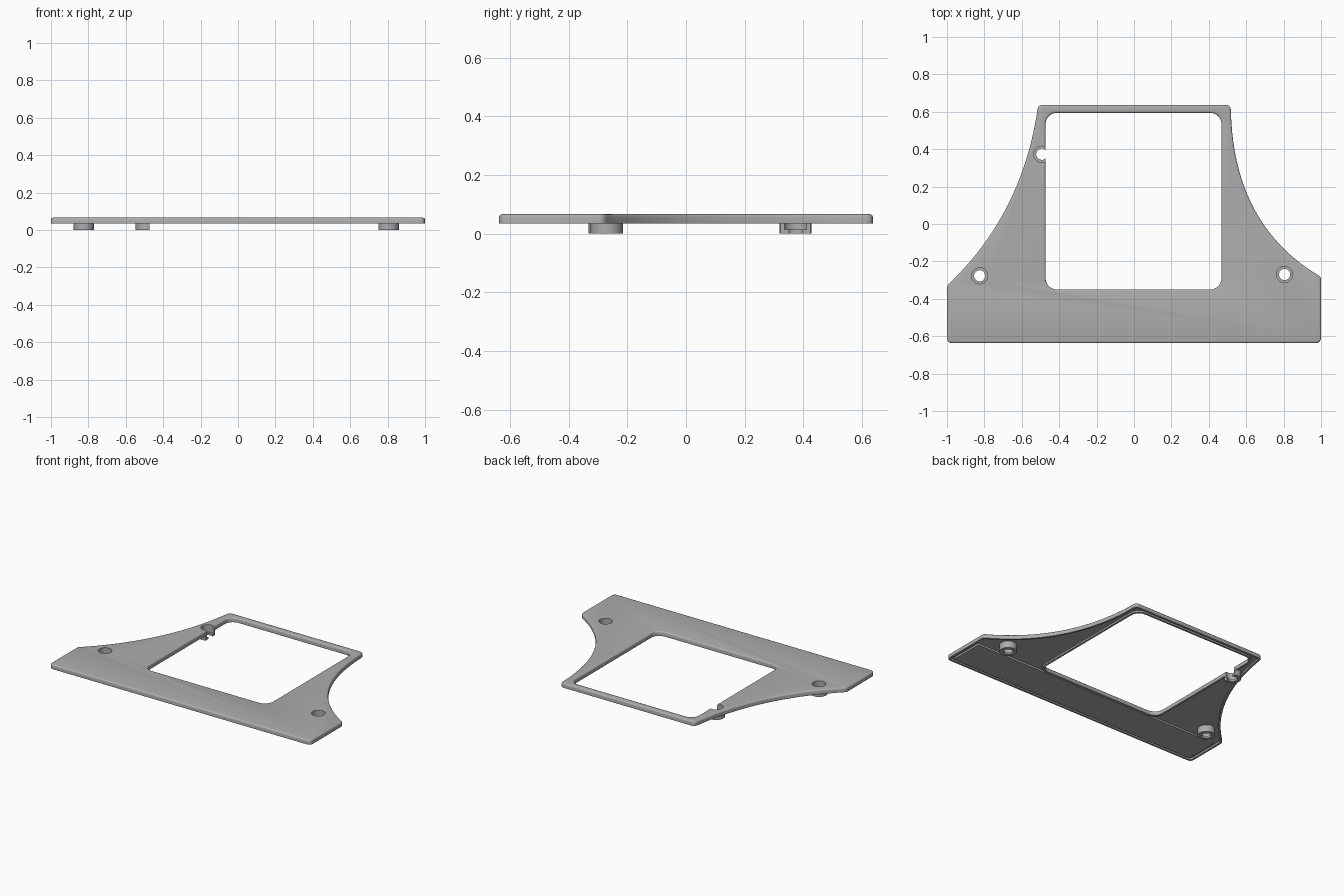
import bpy
import bmesh
from math import cos, sin, pi, radians
from mathutils import Vector

if "Cube" in bpy.data.objects:
    bpy.data.objects.remove(bpy.data.objects["Cube"])

grey = bpy.data.materials.new("mid grey")
grey.use_nodes = True
grey.diffuse_color = (0.42, 0.42, 0.42, 1)
grey.node_tree.nodes["Principled BSDF"].inputs["Base Color"].default_value = (0.42, 0.42, 0.42, 1)

BOTTOM, TOP, HALF_Y = 0.035, 0.066, 0.637


def bend(a, c, b, n=6):
    """Points of a curve from a to b, pulled toward c."""
    a, b, c = Vector(a), Vector(b), Vector(c)
    return [a * (1 - t) ** 2 + c * 2 * t * (1 - t) + b * t * t
            for t in (i / n for i in range(n + 1))]


def circle(centre, r, n=32):
    return [Vector((centre[0] + r * cos(2 * pi * i / n), centre[1] + r * sin(2 * pi * i / n)))
            for i in range(n)]


def rounded_box(x0, x1, y0, y1, r, n=6):
    corners = [(x1, y1, 0), (x0, y1, 1), (x0, y0, 2), (x1, y0, 3)]
    pts = []
    for x, y, q in corners:
        cx = x - r if x == x1 else x + r
        cy = y - r if y == y1 else y + r
        for i in range(n + 1):
            a = pi / 2 * (q + i / n)
            pts.append(Vector((cx + r * cos(a), cy + r * sin(a))))
    return pts


def inset(pts, d):
    """Shrink an anticlockwise outline by d."""
    out = []
    for i, p in enumerate(pts):
        u = (p - pts[i - 1]).normalized()
        v = (pts[(i + 1) % len(pts)] - p).normalized()
        side = (Vector((-u.y, u.x)) + Vector((-v.y, v.x))) / (1 + u.dot(v))
        out.append(p + side * d)
    return out


def prism(name, pts, z0, z1):
    bm = bmesh.new()
    face = bm.faces.new([bm.verts.new((p.x, p.y, z0)) for p in pts])
    up = bmesh.ops.extrude_face_region(bm, geom=[face])["geom"]
    bmesh.ops.translate(bm, vec=(0, 0, z1 - z0),
                        verts=[v for v in up if isinstance(v, bmesh.types.BMVert)])
    bmesh.ops.recalc_face_normals(bm, faces=bm.faces)
    mesh = bpy.data.meshes.new(name)
    bm.to_mesh(mesh)
    bm.free()
    mesh.materials.append(grey)
    ob = bpy.data.objects.new(name, mesh)
    bpy.context.collection.objects.link(ob)
    return ob


def combine(ob, tool, operation="DIFFERENCE"):
    mod = ob.modifiers.new("combine", "BOOLEAN")
    mod.object, mod.operation, mod.solver = tool, operation, "EXACT"
    bpy.context.view_layer.objects.active = ob
    bpy.ops.object.modifier_apply(modifier=mod.name)
    bpy.data.objects.remove(tool)


# Plate outline, anticlockwise from the front right corner
outline = (bend((-1, -0.605), (-1, -HALF_Y), (-0.97, -HALF_Y))
           + bend((0.97, -HALF_Y), (1, -HALF_Y), (1, -0.605))
           + bend((1, -0.30), (1, -0.28), (0.98, -0.27), 4)
           + bend((0.97, -0.265), (0.53, 0.01), (0.518, 0.61), 28)
           + bend((0.517, 0.615), (0.515, HALF_Y), (0.49, HALF_Y))
           + bend((-0.49, HALF_Y), (-0.51, HALF_Y), (-0.515, 0.615))
           + bend((-0.517, 0.605), (-0.60, 0.055), (-0.985, -0.315), 28)
           + bend((-0.99, -0.32), (-1, -0.33), (-1, -0.345), 4))
window = (-0.473, 0.468, -0.35, 0.594)

# Plate with its window
plate = prism("frame_plate", outline, BOTTOM, TOP)
combine(plate, prism("window_cutter", rounded_box(*window, 0.06), -0.1, 0.2))

# Rounded upper edges
bm = bmesh.new()
bm.from_mesh(plate.data)
rim = [e for e in bm.edges if all(v.co.z > TOP - 0.001 for v in e.verts)
       and len(e.link_faces) == 2 and e.calc_face_angle() > 1]
bmesh.ops.bevel(bm, geom=rim, offset=0.01, segments=3, profile=0.5, affect="EDGES")
bm.to_mesh(plate.data)
bm.free()

# Shallow hollow underneath, leaving a rim, a window lip and a front slab
x0, x1, y0, y1 = window
hollow = prism("hollow_cutter", inset(outline, 0.014), 0, BOTTOM + 0.012)
combine(hollow, prism("lip", rounded_box(x0 - 0.014, x1 + 0.014, y0 - 0.014, y1 + 0.014, 0.07), -0.1, 0.2))
combine(hollow, prism("slab", rounded_box(-0.965, 0.965, -0.61, -0.37, 0.01), -0.1, 0.2))
combine(plate, hollow)

# Screw bosses with stepped holes; the rear one is trimmed by the window
for centre in ((-0.825, -0.277), (0.805, -0.27), (-0.493, 0.373)):
    boss = prism("screw_boss", circle(centre, 0.055), 0, BOTTOM + 0.016)
    combine(boss, prism("trim", rounded_box(*window, 0.06), -0.1, 0.2))
    combine(plate, boss, "UNION")
    combine(plate, prism("screw_hole", circle(centre, 0.03), -0.1, 0.2))
    combine(plate, prism("head_recess", circle(centre, 0.043), 0.014, 0.2))

bpy.ops.object.select_all(action="DESELECT")
plate.select_set(True)
bpy.context.view_layer.objects.active = plate
bpy.ops.object.shade_smooth_by_angle(angle=radians(35))
